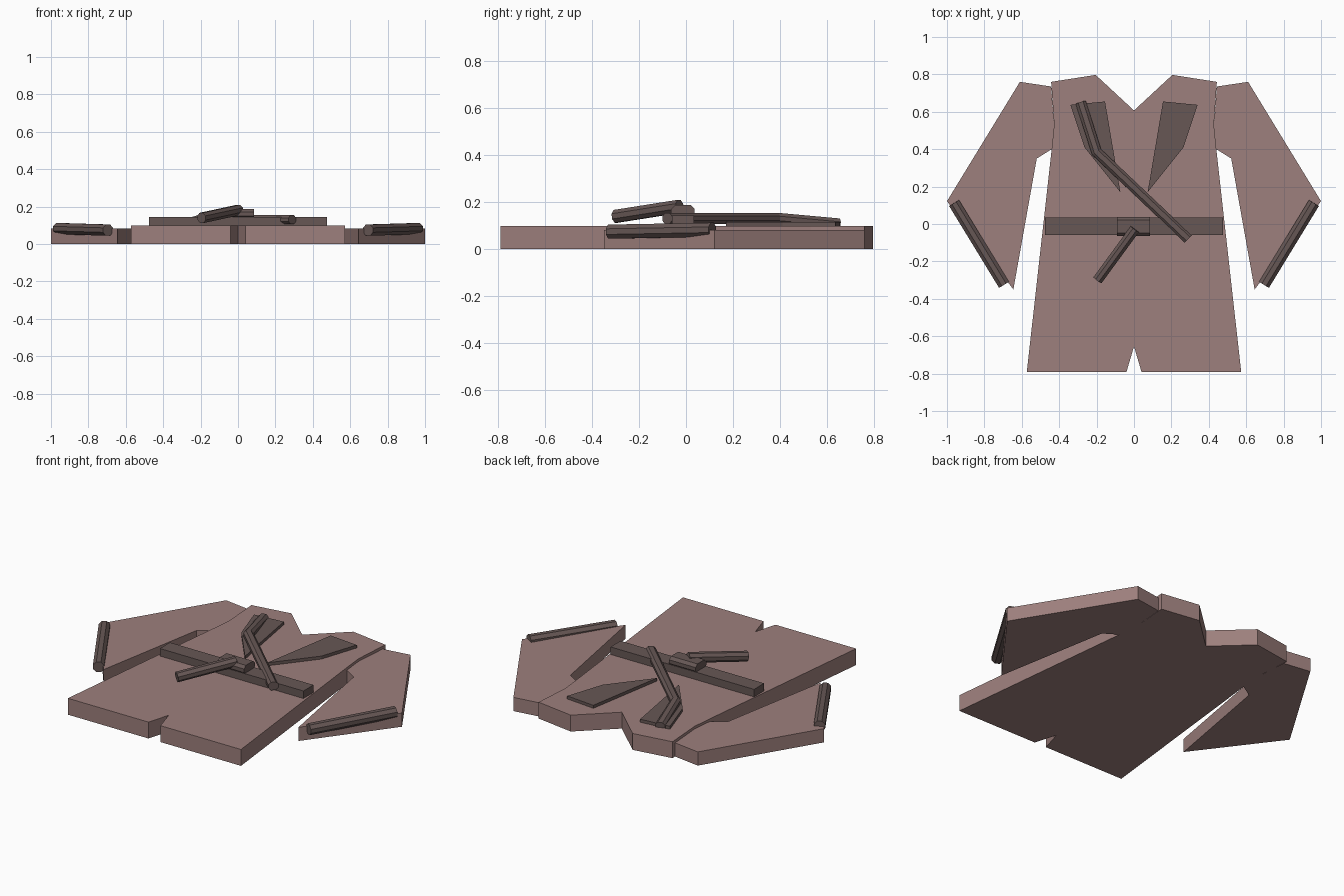
import bpy, bmesh
from mathutils import Vector

cube = bpy.data.objects.get("Cube")
if cube:
    bpy.data.objects.remove(cube)


def material(name, rgb):
    m = bpy.data.materials.new(name)
    m.use_nodes = True
    m.diffuse_color = (*rgb, 1)
    m.node_tree.nodes["Principled BSDF"].inputs["Base Color"].default_value = (*rgb, 1)
    return m


CLOTH = material("dusty rose cloth", (0.34, 0.215, 0.205))
TRIM = material("dark brown trim", (0.135, 0.096, 0.091))


def finish(name, bm, mat):
    bmesh.ops.recalc_face_normals(bm, faces=bm.faces)
    mesh = bpy.data.meshes.new(name)
    bm.to_mesh(mesh)
    bm.free()
    mesh.materials.append(mat)
    ob = bpy.data.objects.new(name, mesh)
    bpy.context.collection.objects.link(ob)
    return ob


def slab(name, outline, low, high, mat):
    """Flat outline raised from one height to another."""
    bm = bmesh.new()
    face = bm.faces.new([bm.verts.new((x, y, low)) for x, y in outline])
    up = bmesh.ops.extrude_face_region(bm, geom=[face])["geom"]
    verts = [g for g in up if isinstance(g, bmesh.types.BMVert)]
    bmesh.ops.translate(bm, verts=verts, vec=(0, 0, high - low))
    return finish(name, bm, mat)


def strip(name, path, width, height, mat, chamfer=0.3):
    """Bar with chamfered edges swept along a path."""
    bm = bmesh.new()
    pts = [Vector(p) for p in path]
    a, b = width / 2, height / 2
    c = min(width, height) * chamfer
    section = [(a, b - c), (a - c, b), (c - a, b), (-a, b - c),
               (-a, c - b), (c - a, -b), (a - c, -b), (a, c - b)]
    rings = []
    for i, p in enumerate(pts):
        before = (p - pts[i - 1]).normalized() if i else Vector()
        after = (pts[i + 1] - p).normalized() if i < len(pts) - 1 else Vector()
        along = (before + after).normalized()
        side = along.cross(Vector((0, 0, 1))).normalized()
        up = side.cross(along)
        rings.append([bm.verts.new(p + side * u + up * v) for u, v in section])
    for r, s in zip(rings, rings[1:]):
        for k in range(8):
            n = (k + 1) % 8
            bm.faces.new((r[k], r[n], s[n], s[k]))
    bm.faces.new(rings[0])
    bm.faces.new(rings[-1])
    return finish(name, bm, mat)


def flip(points, s):
    return [(p[0] * s, *p[1:]) for p in points]


# Robe body, mirrored half outline with neckline and hem notches
half = [(0.04, -0.79), (0.573, -0.79), (0.44, 0.4), (0.427, 0.53),
        (0.443, 0.76), (0.205, 0.797)]
outline = [(0, -0.655)] + half + [(0, 0.607)] + flip(half[::-1], -1)
slab("robe_body", outline, 0, 0.098, CLOTH)

# Sleeves, cuffs and lapels on both sides
sleeve = [(0.443, 0.735), (0.61, 0.76), (1.0, 0.122), (0.645, -0.35),
          (0.52, 0.35), (0.44, 0.4), (0.427, 0.53)]
cuff = [(0.962, 0.112, 0.082), (0.695, -0.325, 0.074)]
lapel = [(0.155, 0.655), (0.34, 0.637), (0.265, 0.41), (0.073, 0.17)]
for side, s in (("left", 1), ("right", -1)):
    slab(side + "_sleeve", flip(sleeve, s), 0, 0.082, CLOTH)
    strip(side + "_cuff", flip(cuff, s), 0.062, 0.06, TRIM)
    slab(side + "_lapel", flip(lapel, s), 0.09, 0.116, TRIM)

# Belt with its knot and hanging tail
slab("belt", [(-0.475, -0.06), (0.475, -0.06), (0.475, 0.035), (-0.475, 0.035)],
     0.09, 0.143, TRIM)
strip("belt_knot", [(-0.09, -0.013, 0.16), (0.085, -0.013, 0.16)], 0.1, 0.054, TRIM)
strip("belt_tail", [(0.005, -0.027, 0.182), (-0.195, -0.3, 0.139)], 0.054, 0.055, TRIM)

# Strap crossing the chest
strip("chest_strap", [(-0.285, 0.65, 0.106), (-0.2, 0.385, 0.13),
                      (0.29, -0.08, 0.13)], 0.056, 0.048, TRIM)
